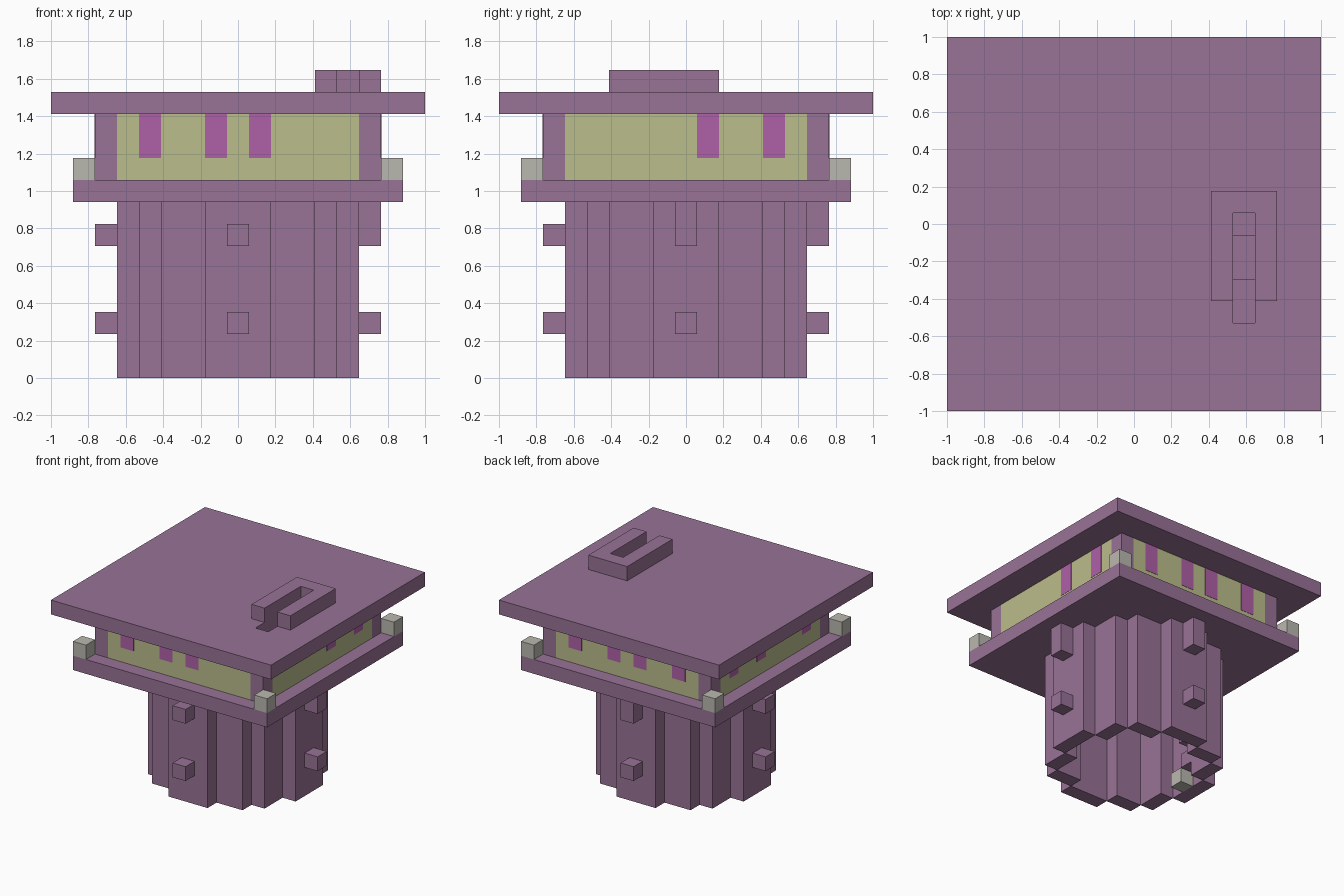
import bpy, bmesh

if "Cube" in bpy.data.objects:
    bpy.data.objects.remove(bpy.data.objects["Cube"], do_unlink=True)

U = 2 / 17  # one building block


def material(name, rgb):
    m = bpy.data.materials.new(name)
    m.use_nodes = True
    m.diffuse_color = (*rgb, 1)
    m.node_tree.nodes["Principled BSDF"].inputs["Base Color"].default_value = (*rgb, 1)
    return m


PURPLE = material("dusty purple", (0.314, 0.171, 0.305))
OLIVE = material("pale olive", (0.50, 0.51, 0.26))
MAGENTA = material("bright magenta", (0.43, 0.12, 0.39))
GREY = material("warm grey", (0.49, 0.48, 0.43))


def finish(name, bm, mat):
    mesh = bpy.data.meshes.new(name)
    bm.to_mesh(mesh)
    bm.free()
    mesh.materials.append(mat)
    obj = bpy.data.objects.new(name, mesh)
    bpy.context.collection.objects.link(obj)
    return obj


def prism(name, cells, z0, z1, mat):
    """Extrude a set of square plan cells from block level z0 to z1."""
    bm = bmesh.new()

    def quad(*pts):
        bm.faces.new([bm.verts.new((x * U, y * U, z * U)) for x, y, z in pts])

    h = 0.5
    for x, y in cells:
        ring = [(x - h, y - h), (x + h, y - h), (x + h, y + h), (x - h, y + h)]
        quad(*[(a, b, z1) for a, b in ring])
        quad(*[(a, b, z0) for a, b in reversed(ring)])
        for i, (dx, dy) in enumerate([(0, -1), (1, 0), (0, 1), (-1, 0)]):
            if (x + dx, y + dy) not in cells:
                p, q = ring[i], ring[(i + 1) % 4]
                quad((*p, z0), (*q, z0), (*q, z1), (*p, z1))
    bmesh.ops.remove_doubles(bm, verts=bm.verts, dist=1e-5)
    return finish(name, bm, mat)


def box(name, lo, hi, mat):
    """Box between two corners given in blocks."""
    bm = bmesh.new()
    bmesh.ops.create_cube(bm, size=1)
    for v in bm.verts:
        v.co = [U * ((a + b) / 2 + c * (b - a)) for a, b, c in zip(lo, hi, v.co)]
    return finish(name, bm, mat)


def block(name, x, y, z0, z1, mat):
    return box(name, (x - .5, y - .5, z0), (x + .5, y + .5, z1), mat)


def square(r):
    return {(x, y) for x in range(-r, r + 1) for y in range(-r, r + 1)}


# Hollow round trunk with stepped sides
HALF = [5, 5, 4, 4, 3, 1]
disc = {(x, y) for x, y in square(5) if abs(x) <= HALF[abs(y)]}
SIDES = [(1, 0), (0, 1), (-1, 0), (0, -1)]
shell = {(x, y) for x, y in disc
         if any((x + a, y + b) not in disc for a, b in SIDES)}
prism("trunk_wall", shell, 0, 8, PURPLE)

# Pegs on the trunk, the upper ones taller on the left and back
for dx, dy in SIDES:
    block("lower_peg", 6 * dx, 6 * dy, 2, 3, PURPLE)
    block("upper_peg", 6 * dx, 6 * dy, 6, 8 if dx + dy > 0 else 7, PURPLE)

# Spiral steps inside the trunk
STEPS = [(-4, 0), (-4, 1), (-3, 2), (-2, 3), (-1, 4), (0, 4), (1, 4), (2, 3)]
for i, (x, y) in enumerate(STEPS):
    block("spiral_step", x, y, i, i + 1, PURPLE if i else GREY)

# Balcony floor with stairwell, and corner blocks
well = {(x, y) for x in range(3) for y in (3, 4)}
prism("balcony_floor", square(7) - well, 8, 9, PURPLE)
for sx in (-1, 1):
    for sy in (-1, 1):
        block("corner_block", 7 * sx, 7 * sy, 9, 10, GREY)
        block("corner_post", 6 * sx, 6 * sy, 9, 12, PURPLE)

# Room walls between the posts, with hanging strips
WALLS = {"front": (0, -1, (-4, -1, 1)), "back": (0, 1, (-4, -1, 1, 4)),
         "left": (1, 0, (1, 4)), "right": (-1, 0, (-4, 1, 4))}
T = 0.02
for side, (dx, dy, strips) in WALLS.items():
    wx, wy = (5.5, .5) if dy else (.5, 5.5)
    box(side + "_wall", (6 * dx - wx, 6 * dy - wy, 9), (6 * dx + wx, 6 * dy + wy, 12), OLIVE)
    for s in strips:
        cx, cy = (s, 6.5 * dy) if dy else (6.5 * dx, s)
        hx, hy = (.5, T) if dy else (T, .5)
        box(side + "_strip", (cx - hx, cy - hy, 10), (cx + hx, cy + hy, 12), MAGENTA)

# Flat roof with hatch
hatch = {(5, y) for y in range(-4, 1)}
prism("roof", square(8) - hatch, 12, 13, PURPLE)

# Parapet around three sides of the hatch
rim = {(x, y) for x in (4, 5, 6) for y in range(-3, 2)} - hatch
prism("hatch_parapet", rim, 13, 14, PURPLE)

# Stairs rising to the hatch
for y, top in ((0, 10), (-2, 11), (-4, 12)):
    box("hatch_step", (4.5, y - .5, top - 1), (5.5, y + 1.5, top), PURPLE)
